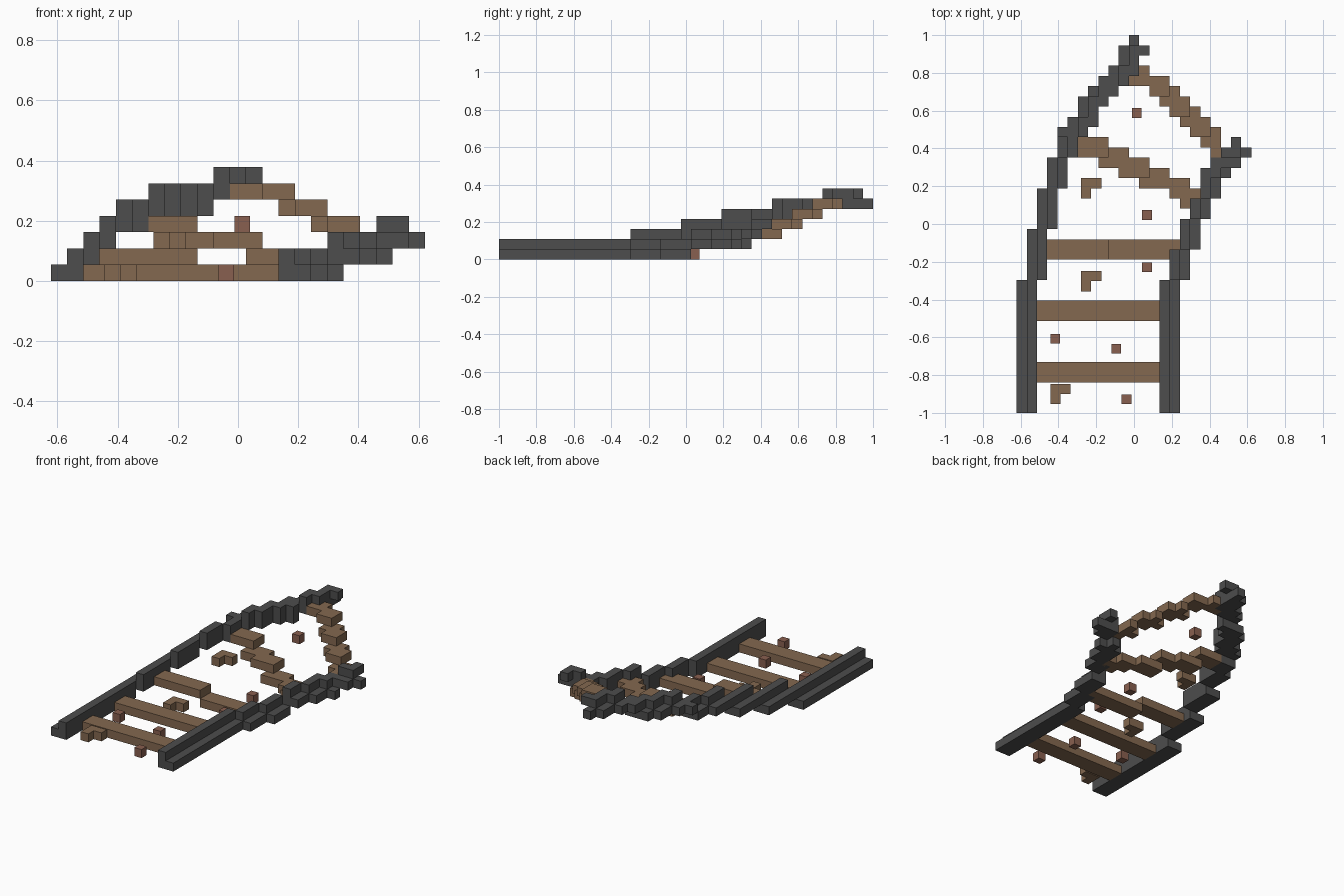
import bpy, bmesh

if "Cube" in bpy.data.objects:
    bpy.data.objects.remove(bpy.data.objects["Cube"])

U = 2 / 37            # one block
X0, Y0 = -11.5 * U, -1.0


def material(name, rgb):
    m = bpy.data.materials.new(name)
    m.diffuse_color = (*rgb, 1)
    m.use_nodes = True
    m.node_tree.nodes["Principled BSDF"].inputs["Base Color"].default_value = m.diffuse_color
    return m


STEEL = material("dark_steel", (0.075, 0.075, 0.075))
WOOD = material("wood", (0.23, 0.14, 0.08))
RED = material("reddish_stone", (0.25, 0.115, 0.08))


def blocks(name, boxes, mat):
    """One object from boxes (x0, x1, y0, y1, z0, z1) in block units."""
    bm = bmesh.new()
    for x0, x1, y0, y1, z0, z1 in boxes:
        geo = bmesh.ops.create_cube(bm, size=1)
        for v in geo["verts"]:
            v.co = (X0 + U * (x1 if v.co.x > 0 else x0),
                    Y0 + U * (y1 if v.co.y > 0 else y0),
                    U * (z1 if v.co.z > 0 else z0))
    me = bpy.data.meshes.new(name)
    bm.to_mesh(me)
    bm.free()
    me.materials.append(mat)
    bpy.context.collection.objects.link(bpy.data.objects.new(name, me))


def straight(x, y0, y1, z, inner):
    """Rail length: two-wide foot plus a raised inner head."""
    return [(x, x + 2, y0, y1, z, z + 1),
            (x + inner, x + inner + 1, y0, y1, z + 1, z + 2)]


def columns(z, runs):
    """Single-block-wide runs (x, y0, y1) at one level."""
    return [(x, x + 1, a, b, z, z + 1) for x, a, b in runs]


# Outer rail: straight start, climbing and curving to the right
left = []
for x, a, b, z in [(0, 0, 13, 0), (1, 13, 18, 1), (2, 18, 22, 2),
                   (3, 22, 25, 3), (4, 25, 27, 3)]:
    left += straight(x, a, b, z, 1)
left += columns(4, [(4, 27, 28), (5, 27, 29), (6, 27, 31), (7, 28, 32),
                    (8, 30, 32), (9, 31, 32)])
left += columns(5, [(6, 27, 29), (7, 28, 31), (8, 30, 33), (9, 31, 34),
                    (10, 32, 36), (11, 33, 37)])
left += columns(6, [(10, 32, 34), (11, 33, 36), (12, 35, 36)])
blocks("outer_rail", left, STEEL)

# Inner rail: tighter and lower
right = []
for x, a, b, z in [(14, 0, 13, 0), (15, 13, 16, 0), (16, 16, 19, 0),
                   (17, 19, 21, 1)]:
    right += straight(x, a, b, z, 0)
right += columns(1, [(18, 21, 24), (19, 21, 25), (20, 23, 24)])
right += columns(2, [(18, 21, 24), (19, 23, 25), (20, 24, 26),
                     (21, 24, 26), (22, 25, 26)])
right += columns(3, [(20, 25, 26), (21, 25, 27)])
blocks("inner_rail", right, STEEL)

# Sleepers: straight ones, a stepped one, then two diagonal ones
for n, y in enumerate((3, 9)):
    blocks(f"sleeper_{n + 1}", [(2, 14, y, y + 2, 0, 1)], WOOD)
blocks("sleeper_3", [(3, 9, 15, 17, 1, 2), (9, 15, 15, 17, 0, 1),
                     (15, 16, 16, 17, 0, 1)], WOOD)
blocks("sleeper_4", [(6, 9, 25, 27, 3, 4), (8, 11, 24, 26, 2, 3),
                     (10, 13, 23, 25, 2, 3), (12, 15, 22, 24, 1, 2),
                     (15, 17, 21, 23, 1, 2), (16, 18, 20, 22, 1, 2)], WOOD)
blocks("sleeper_5",
       columns(5, [(11, 32, 33), (12, 32, 34), (13, 31, 33), (14, 31, 33)])
       + columns(4, [(14, 30, 31), (15, 29, 32), (16, 29, 31)])
       + columns(3, [(16, 28, 29), (17, 27, 30), (18, 27, 29)])
       + columns(2, [(18, 26, 27), (19, 25, 28)]), WOOD)

# Loose L-shaped chips
for n, (x, y, z) in enumerate([(3.3, 0.85, 0), (6.3, 11.9, 0), (6.3, 21, 2)]):
    blocks(f"wood_chip_{n + 1}", [(x, x + 1, y, y + 2, z, z + 1),
                                  (x + 1, x + 2, y + 1, y + 2, z, z + 1)], WOOD)

# Loose single pebbles
for n, (x, y, z) in enumerate([(3.3, 6.8, 0), (9.3, 5.8, 0), (10.3, 0.85, 0),
                               (12.3, 13.8, 0), (12.3, 18.9, 0), (11.3, 28.9, 3)]):
    blocks(f"pebble_{n + 1}", [(x, x + 0.95, y, y + 0.95, z, z + 1)], RED)
